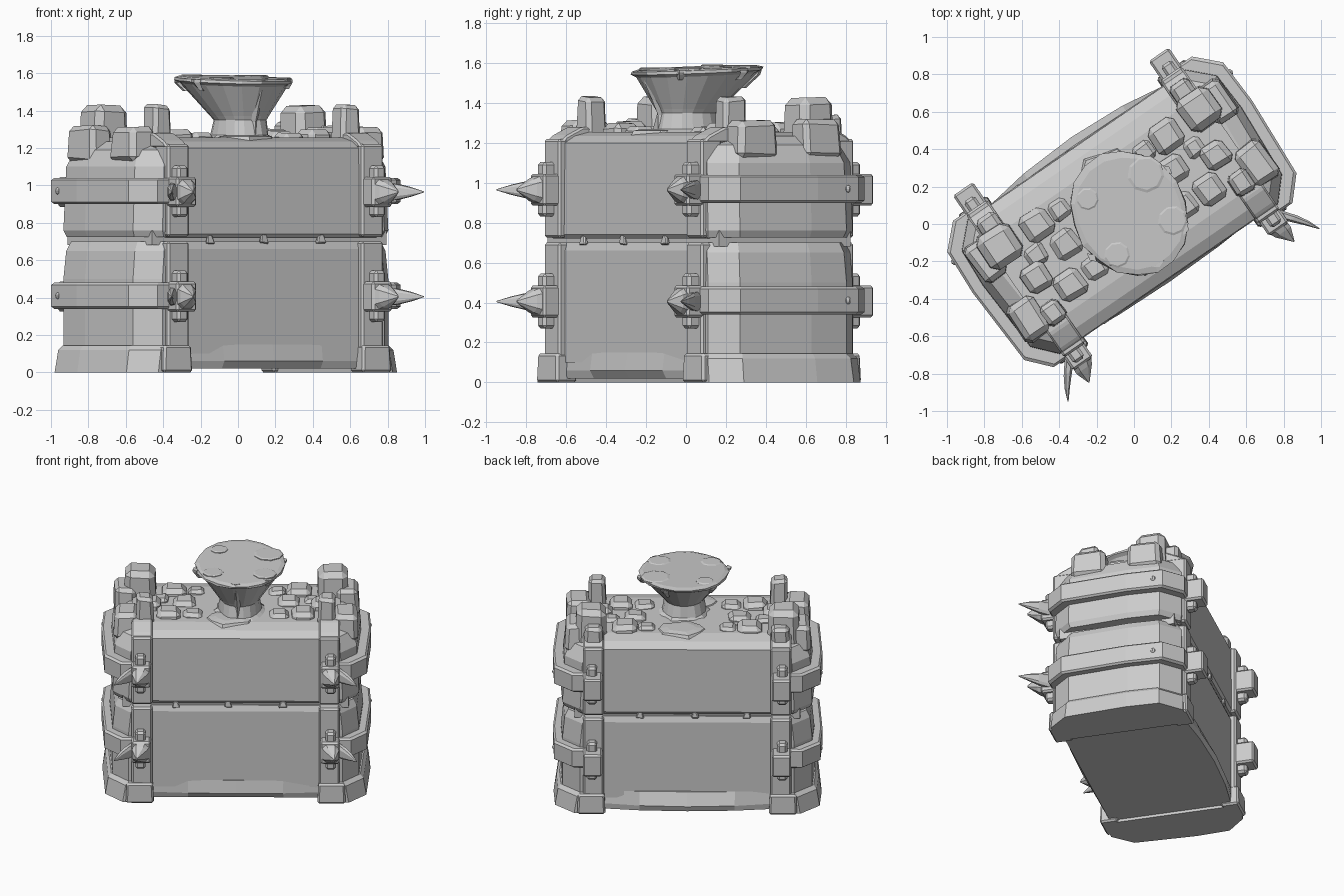
import bpy, bmesh, math, random
from mathutils import Matrix, Vector

random.seed(4)
if "Cube" in bpy.data.objects:
    bpy.data.objects.remove(bpy.data.objects["Cube"])

TURN = Matrix.Translation((-0.06, 0.065, 0)) @ Matrix.Rotation(math.radians(34.5), 4, 'Z')

stone = bpy.data.materials.new("grey_stone")
stone.use_nodes = True
GREY = (0.6, 0.6, 0.6, 1)
stone.diffuse_color = GREY
stone.node_tree.nodes["Principled BSDF"].inputs["Base Color"].default_value = GREY


def finish(name, bm, bevel=0.0):
    bmesh.ops.recalc_face_normals(bm, faces=bm.faces)
    if bevel:
        bmesh.ops.bevel(bm, geom=bm.edges[:], offset=bevel, segments=1, affect='EDGES')
    mesh = bpy.data.meshes.new(name)
    bm.to_mesh(mesh)
    bm.free()
    mesh.materials.append(stone)
    obj = bpy.data.objects.new(name, mesh)
    obj.matrix_world = TURN
    bpy.context.collection.objects.link(obj)
    return obj


def loft(name, rings, bevel=0.0):
    """Skin a stack of equal-sized point loops and close both ends."""
    bm = bmesh.new()
    loops = [[bm.verts.new(p) for p in ring] for ring in rings]
    n = len(loops[0])
    for low, high in zip(loops, loops[1:]):
        for i in range(n):
            j = (i + 1) % n
            bm.faces.new((low[i], low[j], high[j], high[i]))
    bm.faces.new(loops[0])
    bm.faces.new(loops[-1])
    return finish(name, bm, bevel)


def block(name, lo, hi, taper=1.0, bevel=0.012, jitter=0.0):
    """Box between two corners, narrowed at the top by taper."""
    mid = (Vector(lo) + Vector(hi)) / 2
    rings = []
    for z, s in ((lo[2], 1), (hi[2], taper)):
        ring = []
        for sx, sy in ((-1, -1), (1, -1), (1, 1), (-1, 1)):
            x = mid.x + sx * s * abs(hi[0] - lo[0]) / 2
            y = mid.y + sy * s * abs(hi[1] - lo[1]) / 2
            ring.append((x + random.uniform(-jitter, jitter), y + random.uniform(-jitter, jitter),
                         z + random.uniform(-jitter, jitter)))
        rings.append(ring)
    return loft(name, rings, bevel)


def boulder(name, x, y, size, top, bottom=1.12, depth=None):
    d = depth or size
    return block(name, (x - size / 2, y - d / 2, bottom), (x + size / 2, y + d / 2, top),
                 0.9, min(size, d) * 0.17, 0.008)


def rect_rings(sections):
    return [[(-a, -b, z), (a, -b, z), (a, b, z), (-a, b, z)] for z, a, b in sections]


def cap_ring(side, z, inner, a, b, cut):
    """Half-plan of an end: chamfered corners and a slightly bowed end face."""
    return [(side * x, y, z) for x, y in ((inner, -b), (a - cut, -b), (a - 0.012, cut - b),
                                          (a + 0.012, 0.1), (a, b - cut), (a - cut, b), (inner, b))]


def skirt_ring(z, front, back):
    """Plan outline whose long sides bow outwards."""
    steps = [-0.64, -0.32, 0, 0.32, 0.64]
    bow = [1 - (x / 0.64) ** 2 for x in steps]
    return ([(x, -0.42 - front * k, z) for x, k in zip(steps, bow)] +
            [(x, 0.42 + back * k, z) for x, k in zip(steps[::-1], bow)])


# Central body: skirt, two boxes, dark seam core and sloped roof
loft("base_skirt", [skirt_ring(0.02, 0.0, 0.05), skirt_ring(0.06, 0.03, 0.065),
                    skirt_ring(0.15, 0.012, 0.02)])
loft("lower_box", rect_rings([(0.1, 0.68, 0.43), (0.66, 0.68, 0.43), (0.7, 0.68, 0.415)]))
loft("seam_core", rect_rings([(0.68, 0.76, 0.4), (0.76, 0.76, 0.4)]))
loft("upper_box", rect_rings([(0.72, 0.68, 0.42), (0.74, 0.68, 0.435), (1.2, 0.68, 0.43),
                              (1.235, 0.7, 0.37), (1.255, 0.7, 0.28)]))

for side in (-1, 1):
    tag = "left" if side > 0 else "right"

    # Chamfered stone end caps
    loft(tag + "_base_cap", [cap_ring(side, z, 0.58, a, b, 0.13) for z, a, b in
                             ((0, 0.89, 0.46), (0.12, 0.87, 0.455), (0.145, 0.85, 0.44))])
    loft(tag + "_lower_cap", [cap_ring(side, z, 0.6, a, b, 0.12) for z, a, b in
                              ((0.13, 0.84, 0.44), (0.5, 0.84, 0.44), (0.65, 0.825, 0.435), (0.7, 0.8, 0.425))])
    loft(tag + "_upper_cap", [cap_ring(side, z, 0.6, a, b, 0.12) for z, a, b in
                              ((0.725, 0.825, 0.43), (0.76, 0.84, 0.44), (1.1, 0.825, 0.435),
                               (1.19, 0.785, 0.405), (1.235, 0.71, 0.345))])

    for face in (-1, 1):
        end = "front" if face < 0 else "back"

        def corner(part, u, v, z, **kw):
            return block(f"{tag}_{end}_{part}", (side * u[0], face * v[0], z[0]),
                         (side * u[1], face * v[1], z[1]), **kw)

        # Corner feet and posts
        corner("foot", (0.55, 0.74), (0.36, 0.485), (0, 0.145), taper=0.93)
        corner("lower_post", (0.56, 0.7), (0.36, 0.465), (0.12, 0.7))
        corner("upper_post", (0.56, 0.7), (0.34, 0.465), (0.725, 1.22))
        loft(f"{tag}_{end}_post_shoulder",
             [[(side * x, face * y, z) for x, y in ((0.56, 0.2), (0.7, 0.2), (0.7, v), (0.56, v))]
              for z, v in ((1.2, 0.455), (1.235, 0.42), (1.28, 0.32))], 0.01)

        for level, z in (("lower", 0.405), ("upper", 0.965)):
            # Clasp with a locking pin
            reach = 0.55 if face < 0 else 0.585
            corner(level + "_clasp", (0.57, 0.7), (0.43, reach), (z - 0.08, z + 0.08))
            corner(level + "_pin", (0.605, 0.675), (0.45, 0.525), (z - 0.135, z + 0.14), bevel=0.015)
            if face < 0:
                # Pointed tongue and outward-curving spike
                path = {"tongue": ((0.633, 0.53, 0.06, 0.075), (0.645, 0.575, 0.05, 0.055), (0.665, 0.65, 0.003, 0.006)),
                        "spike": ((0.67, 0.47, 0.03, 0.05), (0.73, 0.545, 0.028, 0.042),
                                  (0.775, 0.605, 0.018, 0.025), (0.815, 0.67, 0.003, 0.003))}
                for part, steps in path.items():
                    loft(f"{tag}_{level}_{part}",
                         [[(side * (u + i * w), -v, z + j * h)
                           for i, j in ((-1, -0.6), (-0.5, -1), (0.5, -1), (1, -0.6),
                                        (1, 0.6), (0.5, 1), (-0.5, 1), (-1, 0.6))]
                          for u, v, w, h in steps])

    # Metal bands round the ends, each with a rivet
    for level, z in (("lower", 0.41), ("upper", 0.97)):
        loft(f"{tag}_{level}_band", [cap_ring(side, z + dz, 0.66, 0.895 - inset, 0.475 - inset, 0.12)
                                     for dz, inset in ((-0.07, 0.012), (-0.058, 0), (0.058, 0), (0.07, 0.012))])
        bm = bmesh.new()
        bmesh.ops.create_uvsphere(bm, u_segments=8, v_segments=6, radius=0.02,
                                  matrix=Matrix.Translation((side * 0.89, 0.29, z)))
        finish(f"{tag}_{level}_rivet", bm)

    # Rubble and battlements on the roof
    boulder(tag + "_front_tall_stone", side * 0.61, -0.23, 0.125, 1.43, depth=0.14)
    boulder(tag + "_back_tall_stone", side * 0.65, 0.22, 0.22, 1.43, depth=0.22)
    boulder(tag + "_back_strap", side * 0.63, 0.33, 0.13, 1.34, depth=0.15)
    boulder(tag + "_front_end_stone", side * 0.735, -0.19, 0.17, 1.31, depth=0.24)
    boulder(tag + "_back_end_stone", side * 0.75, 0.2, 0.15, 1.32, depth=0.24)
    for x, y, size, top in ((0.42, 0.2, 0.18, 1.3), (0.35, 0.03, 0.16, 1.29), (0.45, -0.16, 0.17, 1.3),
                            (0.58, -0.03, 0.16, 1.31), (0.51, 0.07, 0.12, 1.28), (0.27, 0.2, 0.12, 1.28),
                            (0.29, -0.16, 0.14, 1.28)):
        boulder(tag + "_rubble", side * x, y, size, top)

# Chipped stones along the seam
for face in (-1, 1):
    for x in (-0.4, -0.05, 0.32):
        block("seam_chip", (x - 0.03, face * 0.41, 0.69), (x + 0.025, face * 0.438, 0.74), 0.5, 0.006, 0.005)

def funnel_centre(z):
    """The funnel leans back as it widens."""
    lean = min(1, max(0, (z - 1.35) / 0.2))
    return Vector((0.025, -0.09 + 0.062 * lean, z))


def disc(radius, z, wobble=0.0, n=18):
    ring = []
    tilt = 0.045 if z > 1.5 else 0
    for i in range(n):
        t = math.tau * i / n
        r = radius + random.uniform(-wobble, wobble)
        ring.append(funnel_centre(z) + Vector((0.93 * r * math.cos(t), 1.07 * r * math.sin(t),
                                               tilt * r * math.sin(t))))
    return ring


# Funnel holding a filled surface
loft("funnel", [disc(r, z, w) for r, z, w in
                ((0.21, 1.235, 0.03), (0.16, 1.27, 0.01), (0.145, 1.35, 0), (0.16, 1.37, 0),
                 (0.295, 1.54, 0), (0.322, 1.555, 0.008), (0.322, 1.57, 0.01), (0.295, 1.578, 0.006))])

# Low spilled patches on the rim and drips below it
for deg, size in ((30, 0.1), (130, 0.06), (215, 0.07), (320, 0.08)):
    t = math.radians(deg)
    spot = funnel_centre(1.575) + Vector((0.22 * math.cos(t), 0.25 * math.sin(t), 0.011 * math.sin(t)))
    loft("rim_patch", [[spot + Vector((s * math.cos(k * math.tau / 9), s * math.sin(k * math.tau / 9), dz))
                        for k in range(9)] for dz, s in ((-0.005, size), (0.005, size), (0.01, size * 0.85))])
for deg, drop in ((15, 0.05), (65, 0.09), (130, 0.06), (195, 0.06), (265, 0.3), (310, 0.05)):
    t = math.radians(deg)
    out, across = Vector((math.cos(t), math.sin(t), 0)), Vector((-math.sin(t), math.cos(t), 0))
    rings = []
    for k in range(5):
        z = 1.565 - drop * k / 4
        r = max(0.15, 0.31 - max(0, 1.55 - z) * 0.8)
        w = 0.035 - 0.006 * k
        centre = funnel_centre(z) + out * r
        rings.append([centre + across * w, centre + out * 0.018, centre - across * w, centre - out * 0.02])
    loft("rim_drip", rings)

# Puddles on the roof below the funnel
for face in (-1, 1):
    loft("roof_puddle", [[(0.04 * face + s * 0.16 * math.cos(k * math.tau / 10),
                           face * 0.22 + s * (0.1 + 0.03 * (k % 2)) * math.sin(k * math.tau / 10), z)
                          for k in range(10)] for z, s in ((1.24, 1.05), (1.262, 0.95), (1.27, 0.6))])
